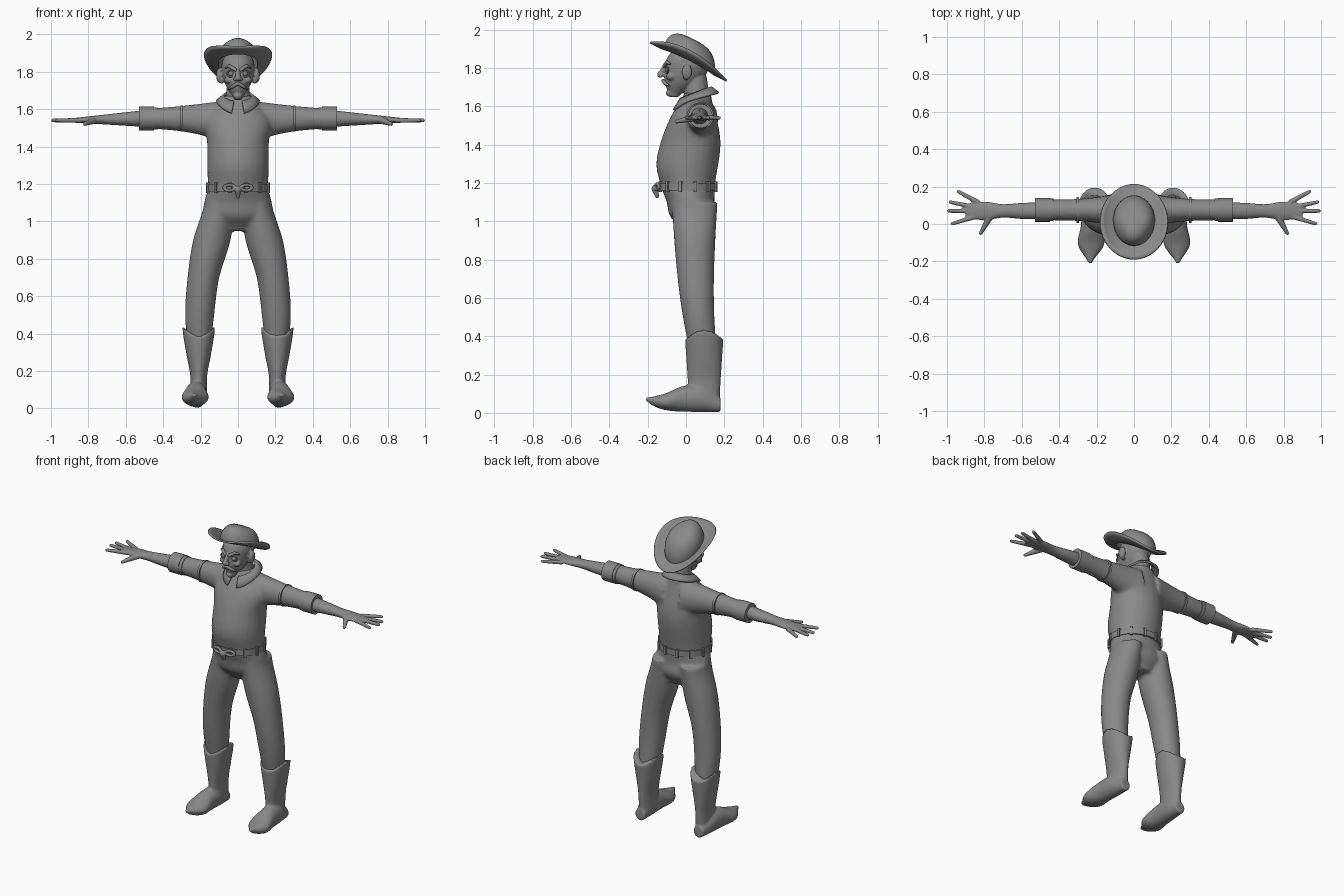
import bpy, bmesh
from math import sin, cos, pi
from mathutils import Vector, Matrix

if "Cube" in bpy.data.objects:
    bpy.data.objects.remove(bpy.data.objects["Cube"])

GREY = (.25, .25, .25, 1)
grey = bpy.data.materials.new("clay grey")
grey.use_nodes = True
grey.diffuse_color = GREY
grey.node_tree.nodes["Principled BSDF"].inputs["Base Color"].default_value = GREY


# ---- helpers ----
def flow(t, *values):
    """Smooth curve through evenly spaced values, for t from start to end."""
    last = len(values) - 1
    i = min(int(t * last), last - 1)
    t = t * last - i
    p, q = values[i], values[i + 1]
    slope_p = (q - values[max(i - 1, 0)]) / 2
    slope_q = (values[min(i + 2, last)] - p) / 2
    ease = t * t * (3 - 2 * t)
    return p + (q - p) * ease + slope_p * t * (1 - t) ** 2 - slope_q * t * t * (1 - t)


def skin(bm, loops, closed):
    count = len(loops[0])
    for one, two in zip(loops, loops[1:]):
        for k in range(count if closed else count - 1):
            n = (k + 1) % count
            bm.faces.new((one[k], one[n], two[n], two[k]))


def loft(bm, axis, rule, steps=20, sides=28):
    """Skin the ellipses given by rule(t) as x, y, z, radius, radius."""
    loops = []
    for step in range(steps + 1):
        x, y, z, a, b = rule(step / steps)
        loop = []
        for k in range(sides):
            turn = 2 * pi * k / sides
            u, v = a * cos(turn), b * sin(turn)
            offset = {"x": (0, u, v), "y": (u, 0, v), "z": (u, v, 0)}[axis]
            loop.append(bm.verts.new(Vector((x, y, z)) + Vector(offset)))
        loops.append(loop)
    skin(bm, loops, True)
    bm.faces.new(loops[0])
    bm.faces.new(loops[-1])


def ball(bm, centre, radii):
    matrix = Matrix.Translation(centre) @ Matrix.Diagonal((*radii, 1))
    bmesh.ops.create_uvsphere(bm, u_segments=16, v_segments=10, radius=1, matrix=matrix)


def drum(bm, start, end, r1, r2, sides=14):
    """Tapered cylinder between two points."""
    start, end = Vector(start), Vector(end)
    line = end - start
    turn = line.to_track_quat("Z", "Y").to_matrix().to_4x4()
    bmesh.ops.create_cone(bm, cap_ends=True, segments=sides, radius1=r1, radius2=r2,
                          depth=line.length, matrix=Matrix.Translation((start + end) / 2) @ turn)


def limb(bm, start, end, r1, r2):
    """Tapered rod with round ends."""
    drum(bm, start, end, r1, r2)
    ball(bm, start, (r1, r1, r1))
    ball(bm, end, (r2, r2, r2))


def hoop(bm, centre, width, height, depth, thick):
    """Upright oval ring of rods, swept back by depth on its outer side."""
    count = 12
    points = []
    for k in range(count):
        turn = 2 * pi * k / count
        points.append(Vector(centre) + Vector((width * cos(turn), depth * cos(turn), height * sin(turn))))
    for k in range(count):
        limb(bm, points[k - 1], points[k], thick, thick)


def mirror(bm):
    """Copy everything so far to the other side."""
    copy = bmesh.ops.duplicate(bm, geom=bm.verts[:] + bm.edges[:] + bm.faces[:])["geom"]
    for item in copy:
        if isinstance(item, bmesh.types.BMVert):
            item.co.x *= -1


def make(name, bm, voxel=0, relax=0, thickness=0):
    bmesh.ops.recalc_face_normals(bm, faces=bm.faces)
    mesh = bpy.data.meshes.new(name)
    bm.to_mesh(mesh)
    bm.free()
    mesh.materials.append(grey)
    obj = bpy.data.objects.new(name, mesh)
    bpy.context.collection.objects.link(obj)
    bpy.ops.object.select_all(action="DESELECT")
    bpy.context.view_layer.objects.active = obj
    obj.select_set(True)
    bpy.ops.object.shade_smooth_by_angle()
    if thickness:
        solid = obj.modifiers.new("thickness", "SOLIDIFY")
        solid.thickness, solid.offset = thickness, 0
    if voxel:
        blend = obj.modifiers.new("blend", "REMESH")
        blend.mode, blend.voxel_size, blend.use_smooth_shade = "VOXEL", voxel, True
        soft = obj.modifiers.new("relax", "SMOOTH")
        soft.factor, soft.iterations = .5, relax


# ---- shirt: sleeves blended into the torso ----
def sleeve(t):
    root = 1 - t
    return .06 + .46 * t, .075, 1.55 - .02 * root ** 4, .055 + .04 * root ** 3, .055 + .06 * root ** 2


def torso(t):
    front = flow(t, -.13, -.155, -.13, -.08, -.01)
    back = flow(t, .15, .18, .13)
    width = flow(t, .16, .165, .165, .175, .08)
    return 0, (front + back) / 2, 1.17 + t / 2, width, (back - front) / 2


bm = bmesh.new()
loft(bm, "x", sleeve)
mirror(bm)
loft(bm, "z", torso)
make("shirt", bm, voxel=.01, relax=6)

# ---- sleeve bands and rolled cuffs ----
bm = bmesh.new()
for x, width, radius in ((.3, .014, .07), (.44, .02, .06), (.49, .08, .063)):
    drum(bm, (x - width / 2, .075, 1.55), (x + width / 2, .075, 1.55), radius, radius, sides=32)
mirror(bm)
make("sleeve_cuffs", bm)


# ---- forearms and hands ----
def forearm(t):
    return .5 + .4 * t, .07, 1.55 - .01 * t, flow(t, .045, .043, .036, .05, .04), .045 - .035 * t


bm = bmesh.new()
loft(bm, "x", forearm)
wrist = Vector((.75, .07, 1.54))
for spread in (.5, .2, 0, -.3):
    along = Vector((cos(spread), sin(spread), 0))
    limb(bm, wrist + along * .1, wrist + along * (.24 - .1 * spread ** 2), .014, .01)
limb(bm, (.77, .04, 1.54), (.82, -.05, 1.52), .02, .01)
mirror(bm)
make("arms_and_hands", bm, voxel=.005, relax=3)


# ---- trousers: legs blended into the hips ----
def leg(t):
    x = flow(t, .1, .14, .185, .205, .207)
    return x, .045 + .05 * t ** 3, 1.1 - .8 * t, flow(t, .08, .1, .085, .078, .06), .12 - .05 * t


def hips(t):
    return 0, .01 + .04 * t, 1.18 - .23 * t, flow(t, .16, .18, .18, .1), flow(t, .14, .125, .12, .07)


bm = bmesh.new()
loft(bm, "z", leg)
mirror(bm)
loft(bm, "z", hips)
make("trousers", bm, voxel=.01, relax=6)


# ---- boots: shaft with a dipped rim, and an upturned foot ----
def shaft(t):
    return .21, .095, .4 - .34 * t, flow(t, .088, .066, .045, .045), .1 - .02 * t


def foot(t):
    top = flow(t, .08, .14, .14, .1, .08)
    sole = .005 + .06 * t ** 6
    width = flow(t, .035, .055, .06, .07, .01)
    return .215 + .02 * t, .18 - .39 * t, (top + sole) / 2, width, (top - sole) / 2


bm = bmesh.new()
loft(bm, "z", shaft)
for v in bm.verts:
    rise = max(0, v.co.z - .25) / .15
    v.co.z += rise * (.06 * ((v.co.x - .21) / .088) ** 2 - .02)
loft(bm, "y", foot)
for v in bm.verts:
    v.co.z = max(v.co.z, 0)
mirror(bm)
make("boots", bm, voxel=.008, relax=2)

# ---- belt with loops ----
waist = Matrix.Translation((0, .01, 1.18))
bm = bmesh.new()
bmesh.ops.create_cone(bm, cap_ends=True, segments=48, radius1=1, radius2=1, depth=.04,
                      matrix=waist @ Matrix.Diagonal((.167, .15, 1, 1)))
for k in range(12):
    turn = 2 * pi * (k + .5) / 12
    place = waist @ Matrix.Translation((.167 * cos(turn), .15 * sin(turn), 0))
    bmesh.ops.create_cube(bm, size=1, matrix=place @ Matrix.Rotation(turn, 4, "Z")
                          @ Matrix.Diagonal((.014, .016, .054, 1)))
make("belt", bm)

# ---- knotted buckle with two bows ----
bm = bmesh.new()
hoop(bm, (.045, -.15, 1.18), .03, .015, .008, .009)
mirror(bm)
ball(bm, (0, -.16, 1.17), (.02, .02, .02))
limb(bm, (0, -.16, 1.16), (0, -.15, 1.13), .016, .01)
make("buckle", bm, voxel=.004, relax=2)


# ---- head with nose, cheeks, chin, ears and neck ----
def skull(t):
    front = flow(t, -.085, -.11, -.112, -.095, -.03)
    back = flow(t, -.04, .06, .117, .12, .05)
    width = flow(t, .02, .062, .085, .083, .035)
    return 0, (front + back) / 2, 1.65 + .28 * t, width, (back - front) / 2


bm = bmesh.new()
ball(bm, (.1, .005, 1.78), (.017, .026, .04))
ball(bm, (.088, 0, 1.76), (.014, .016, .025))
ball(bm, (.048, -.08, 1.755), (.026, .025, .02))
ball(bm, (.014, -.13, 1.76), (.012, .012, .01))
mirror(bm)
loft(bm, "z", skull)
limb(bm, (0, .06, 1.6), (0, .05, 1.74), .07, .06)
limb(bm, (0, -.11, 1.81), (0, -.135, 1.765), .01, .016)
ball(bm, (0, -.083, 1.67), (.024, .022, .02))
make("head", bm, voxel=.005, relax=3)

# ---- eyes with heavy lids ----
bm = bmesh.new()
ball(bm, (.037, -.095, 1.79), (.016, .015, .014))
hoop(bm, (.037, -.1, 1.79), .022, .018, .006, .004)
mirror(bm)
make("eyes", bm)

# ---- eyebrows and moustache, each a bent pair of rods ----
bm = bmesh.new()
for inner, bend, outer in (((.014, -.114, 1.81), (.045, -.1, 1.83), (.07, -.08, 1.82)),
                           ((.004, -.12, 1.735), (.03, -.11, 1.72), (.054, -.085, 1.705))):
    limb(bm, inner, bend, .01, .01)
    limb(bm, bend, outer, .01, .004)
mirror(bm)
make("brows_and_moustache", bm, voxel=.004, relax=2)

# ---- collar: open strip with two points at the front ----
bm = bmesh.new()
edges = []
for drop in (0, .5, 1):
    edge = []
    for k in range(41):
        turn = .3 + (2 * pi - .6) * k / 40
        point = .035 * max(0, cos(turn)) ** 2
        edge.append(bm.verts.new(((.072 + .042 * drop) * sin(turn),
                                  .05 - (.08 + .04 * drop) * cos(turn),
                                  1.67 - .03 * cos(turn) - drop * (.03 + point))))
    edges.append(edge)
skin(bm, edges, False)
make("collar", bm, thickness=.012)


# ---- hat: tilted brim curled up at the sides, crown pinched to the front ----
def hat_loop(bm, width, length, middle, height):
    loop = []
    for k in range(48):
        turn = 2 * pi * k / 48
        pinch = 1 - 2.5 * height * max(0, cos(turn))
        y = middle - length * cos(turn)
        curl = .06 * sin(turn) ** 2 * (width / .18) ** 3
        loop.append(bm.verts.new((width * sin(turn) * pinch, y, 1.84 - y / 2 + height + curl)))
    return loop


bm = bmesh.new()
brim = [hat_loop(bm, .18 * s, .2 * s, .012, 0) for s in (1, .9, .8, .7)]
crown = []
for k in range(9):
    arc = 1.5 * k / 8
    shrink = cos(arc) ** .6
    crown.append(hat_loop(bm, .108 * shrink, .13 * shrink, .015 + .02 * sin(arc), .125 * sin(arc)))
skin(bm, brim + crown, True)
bm.faces.new(crown[-1])
make("hat", bm, thickness=.01)
